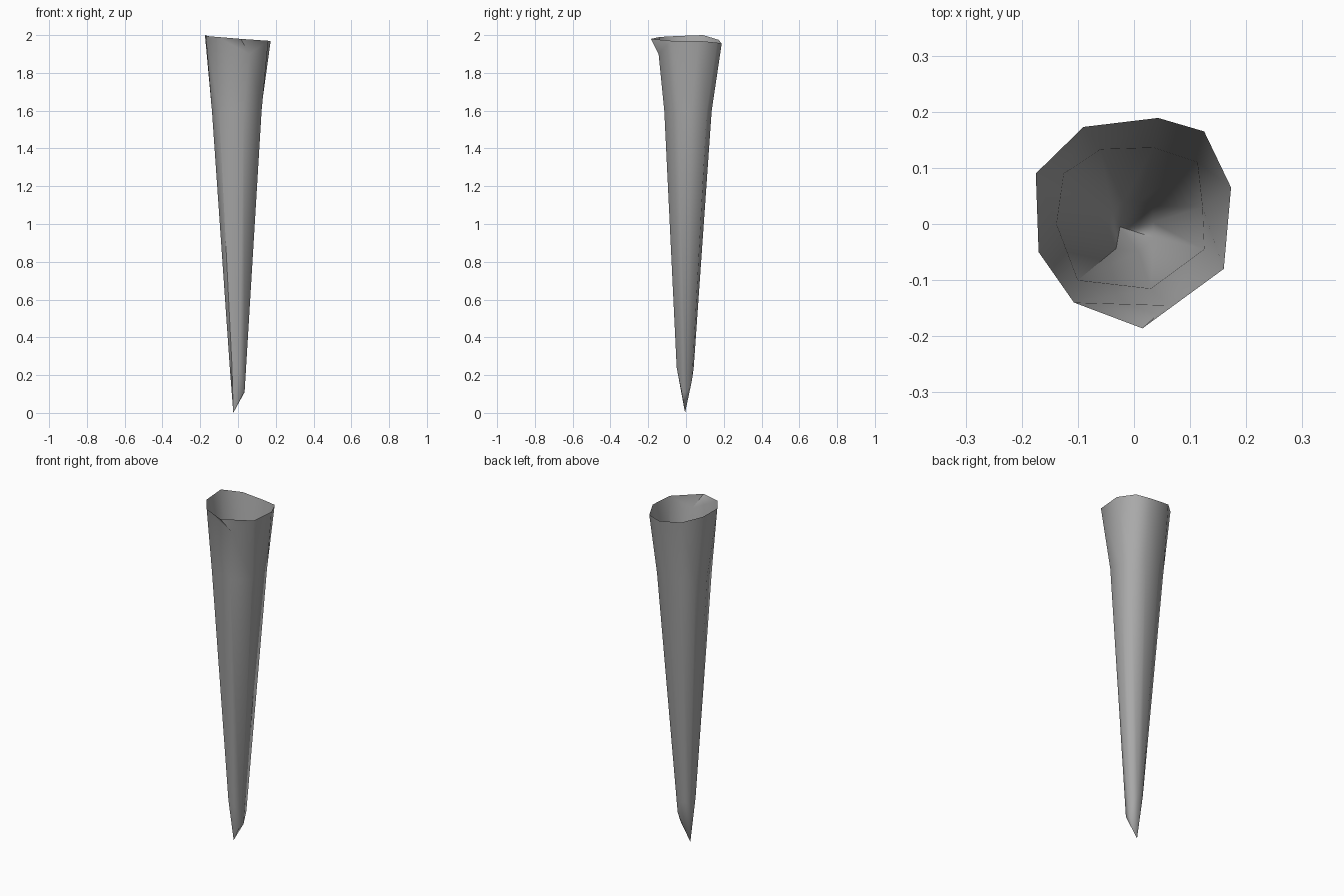
import bpy
import bmesh
import math

# Remove the default cube
cube = bpy.data.objects.get("Cube")
if cube:
    bpy.data.objects.remove(cube, do_unlink=True)

# Single stone grey material
grey = bpy.data.materials.new("stone grey")
grey.use_nodes = True
colour = (0.4, 0.4, 0.4, 1)
grey.diffuse_color = colour
grey.node_tree.nodes["Principled BSDF"].inputs["Base Color"].default_value = colour

# Uneven flared rim and the ring below it, counter-clockwise
rim = [(.173, .065, 1.97), (.125, .165, 1.96), (.043, .189, 1.955),
       (-.09, .173, 1.975), (-.175, .09, 2.0), (-.17, -.05, 1.995),
       (-.107, -.14, 1.99), (.06, -.145, 1.9), (.16, -.08, 1.97)]
neck = [(.122, .03), (.113, .11), (.035, .136), (-.06, .133), (-.125, .09),
        (-.138, 0), (-.1, -.1), (.03, -.115), (.125, -.045)]

bm = bmesh.new()


def add_ring(points):
    return [bm.verts.new(p) for p in points]


def lower_point(x, y):
    # The lower ring dips towards the +x side for a slanted tip
    side = max(0, x / math.hypot(x, y))
    return (x * .32 - .005 * side, y * .36 - .008, .25 - .15 * side ** 2)


rings = [add_ring(rim),
         add_ring([(x, y, 1.6) for x, y in neck]),
         add_ring([lower_point(x, y) for x, y in neck])]
tip = bm.verts.new((-.025, -.005, 0))
count = len(rim)

# Open tapering wall
for upper, lower in zip(rings, rings[1:]):
    for i in range(count):
        j = (i + 1) % count
        bm.faces.new((upper[i], lower[i], lower[j], upper[j]))

# Slanted pointed end
for i in range(count):
    bm.faces.new((rings[-1][i], tip, rings[-1][(i + 1) % count]))

# Small lip jutting out at the front of the rim
lip = bm.verts.new((.015, -.186, 1.98))
bm.faces.new((lip, rings[0][6], rings[0][7]))
bm.faces.new((lip, rings[0][7], rings[0][8]))

bmesh.ops.recalc_face_normals(bm, faces=bm.faces[:])
mesh = bpy.data.meshes.new("hollow_spike")
bm.to_mesh(mesh)
bm.free()
mesh.materials.append(grey)
spike = bpy.data.objects.new("hollow_spike", mesh)
bpy.context.collection.objects.link(spike)

# Smooth shading with sharp creases kept
bpy.ops.object.select_all(action="DESELECT")
spike.select_set(True)
bpy.context.view_layer.objects.active = spike
bpy.ops.object.shade_smooth_by_angle(angle=math.radians(60))
